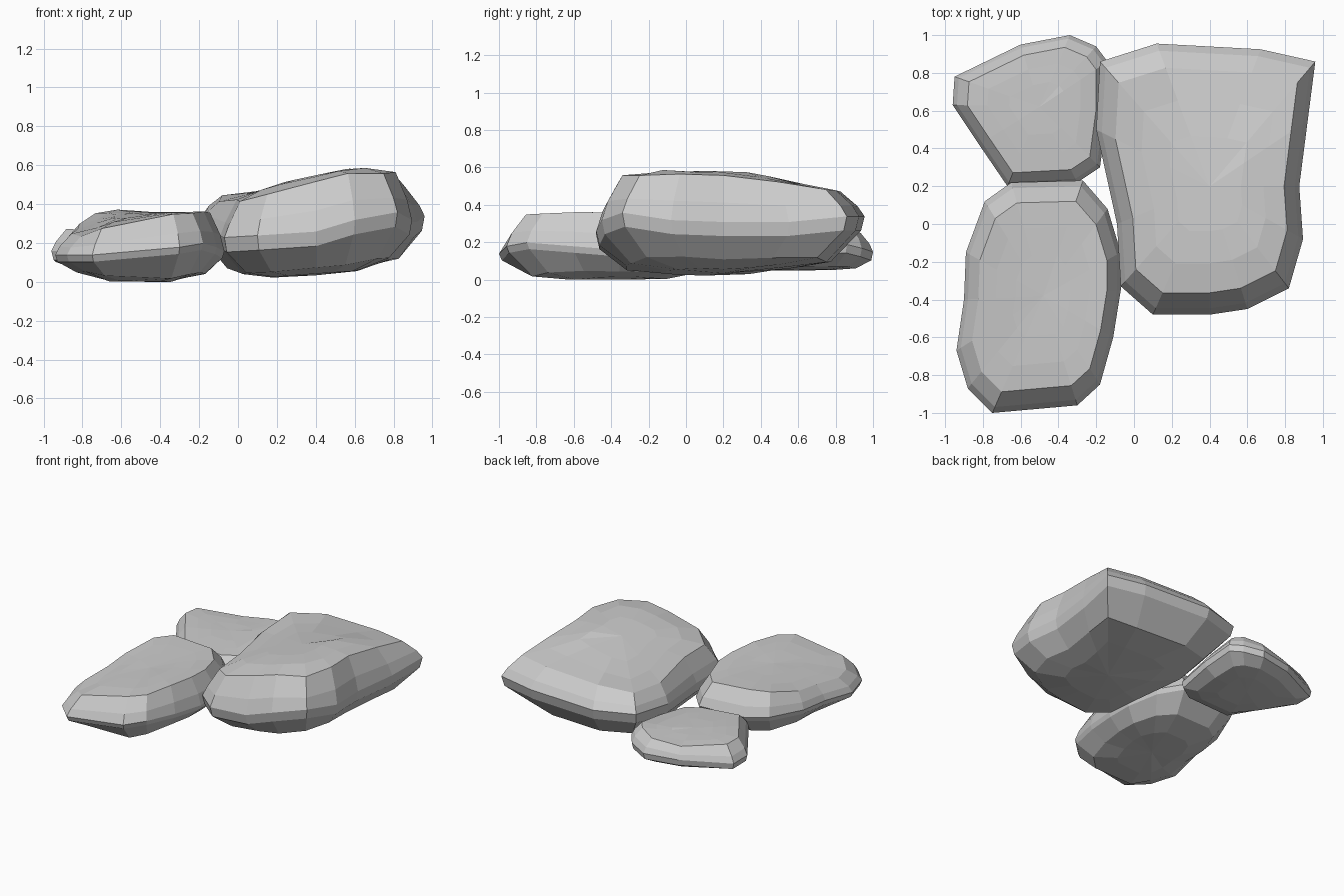
import bpy, bmesh


def sample(grid, x, y):
    """Bilinear height from a small control grid (xs, ys, rows)."""
    def find(vals, v):
        v = min(max(v, vals[0]), vals[-1])
        for i in range(len(vals) - 1):
            if v <= vals[i + 1]:
                return i, (v - vals[i]) / (vals[i + 1] - vals[i])
    xs, ys, h = grid
    i, a = find(xs, x)
    j, b = find(ys, y)
    low = h[j][i] * (1 - a) + h[j][i + 1] * a
    high = h[j + 1][i] * (1 - a) + h[j + 1][i + 1] * a
    return low * (1 - b) + high * b


def rock(name, outline, centre, xs, ys, top, bottom, drop, rim):
    """Loft rings: underside, side band around the outline, rounded rim, top."""
    cx, cy = centre
    tg, bg = (xs, ys, top), (xs, ys, bottom)
    bm = bmesh.new()

    def ring(f, zfun):
        pts = []
        for x, y, z in outline:
            px, py = cx + (x - cx) * f, cy + (y - cy) * f
            pts.append(bm.verts.new((px, py, zfun(px, py, z))))
        return pts

    def on_bottom(x, y, z):
        return sample(bg, x, y)

    def on_top(x, y, z):
        return sample(tg, x, y)

    rings = [ring(0.45, on_bottom), ring(0.76, on_bottom),
             ring(0.975, lambda x, y, z: z - drop),
             ring(1.0, lambda x, y, z: z),
             ring(0.95, lambda x, y, z: z + 0.42 * (sample(tg, x, y) - z)),
             ring(rim, on_top), ring(0.6, on_top), ring(0.35, on_top)]
    n = len(outline)
    for a, b in zip(rings, rings[1:]):
        for i in range(n):
            k = (i + 1) % n
            bm.faces.new((a[i], a[k], b[k], b[i]))
    # close the underside and the top with fans
    for r, g in ((rings[0], bg), (rings[-1], tg)):
        c = bm.verts.new((cx, cy, sample(g, cx, cy)))
        for i in range(n):
            bm.faces.new((r[i], r[(i + 1) % n], c))
    bmesh.ops.recalc_face_normals(bm, faces=bm.faces[:])
    me = bpy.data.meshes.new(name)
    bm.to_mesh(me)
    bm.free()
    ob = bpy.data.objects.new(name, me)
    bpy.context.collection.objects.link(ob)
    return ob


# Large tilted rock on the right
rock("large_rock",
     [(-0.18, 0.86, .36), (0.12, 0.955, .35), (0.67, 0.925, .35), (0.96, 0.86, .35),
      (0.92, 0.55, .32), (0.875, 0.2, .32), (0.895, -0.08, .33), (0.82, -0.34, .37),
      (0.6, -0.45, .33), (0.4, -0.48, .27), (0.1, -0.48, .25), (-0.07, -0.33, .24),
      (-0.09, 0.0, .25), (-0.2, 0.5, .31)],
     (0.4, 0.2), [-0.1, 0.2, 0.6, 0.8], [-0.36, -0.15, 0.3, 0.8],
     [(.37, .48, .575, .54), (.39, .52, .605, .58), (.41, .51, .595, .565), (.46, .485, .49, .485)],
     [(.09, .065, .12, .2), (.06, .04, .07, .15), (.07, .025, .06, .13), (.14, .11, .11, .13)],
     0.075, 0.83)

# Oblong rock at the front left
rock("front_rock",
     [(-0.75, -1.0, .15), (-0.3, -0.96, .19), (-0.18, -0.85, .21), (-0.11, -0.6, .19),
      (-0.07, -0.35, .17), (-0.07, -0.15, .17), (-0.14, 0.08, .19), (-0.27, 0.23, .21),
      (-0.65, 0.22, .22), (-0.79, 0.12, .22), (-0.89, -0.15, .2), (-0.9, -0.4, .18),
      (-0.94, -0.67, .15), (-0.88, -0.87, .15)],
     (-0.48, -0.38), [-0.8, -0.65, -0.35, -0.2], [-0.86, -0.6, -0.1, 0.1],
     [(.24, .31, .36, .36), (.26, .33, .37, .375), (.32, .37, .37, .36), (.37, .385, .37, .34)],
     [(.075, .035, .03, .07), (.06, .01, .01, .06), (.065, .015, .015, .05), (.09, .06, .05, .08)],
     0.035, 0.82)

# Small wedge-shaped rock at the back left
rock("back_rock",
     [(-0.96, 0.63, .17), (-0.95, 0.78, .16), (-0.6, 0.95, .16), (-0.34, 1.0, .16),
      (-0.2, 0.94, .18), (-0.14, 0.86, .2), (-0.14, 0.6, .18), (-0.18, 0.3, .16),
      (-0.3, 0.22, .16), (-0.67, 0.2, .16), (-0.82, 0.42, .17)],
     (-0.5, 0.62), [-0.83, -0.7, -0.4, -0.22], [0.25, 0.5, 0.75, 0.9],
     [(.25, .26, .24, .23), (.29, .27, .25, .25), (.28, .26, .25, .29), (.22, .23, .25, .3)],
     [(.1, .09, .08, .1), (.08, .065, .055, .08), (.08, .07, .06, .08), (.09, .08, .07, .09)],
     0.045, 0.83)

# Rest the whole group on the ground
objs = list(bpy.context.collection.objects)
low = min(v.co.z for o in objs for v in o.data.vertices)
for o in objs:
    for v in o.data.vertices:
        v.co.z -= low
